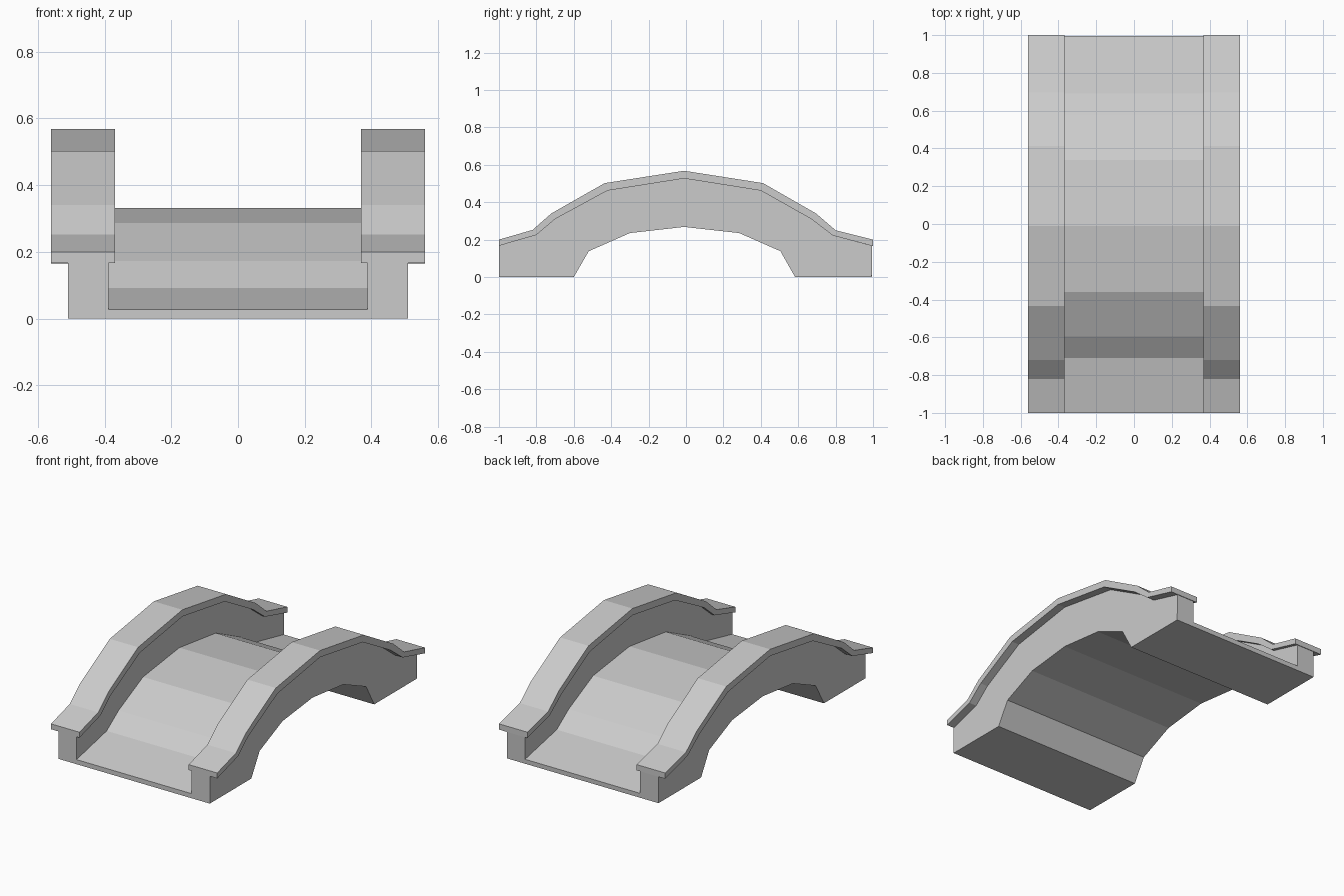
import bpy, bmesh

if "Cube" in bpy.data.objects:
    bpy.data.objects.remove(bpy.data.objects["Cube"])

# Long profiles of the bridge as (y, z), front to back
UNDERSIDE = [(-1, 0), (-.6, 0), (-.52, .138), (-.3, .235), (-.01, .268),
             (.285, .235), (.505, .138), (.583, 0), (.993, 0)]
DECK = [(-1, .028), (-.71, .092), (-.595, .173), (-.36, .287), (-.01, .332),
        (.34, .287), (.575, .173), (.69, .092), (.995, .028)]
CAP_LOW = [(-1, .167), (-.8, .225), (-.7, .31), (-.42, .462), (-.01, .527),
           (.4, .462), (.67, .31), (.785, .222), (1, .165)]
CAP_TOP = [(-1, .2), (-.82, .252), (-.72, .34), (-.435, .502), (-.01, .568),
           (.412, .502), (.695, .34), (.8, .25), (1, .2)]
WALL_TOP = CAP_LOW[:-1] + [(.995, .166)]


def loft(name, rails):
    """Skin a closed ring of rails, each given as (x, profile), and cap both ends."""
    bm = bmesh.new()
    rows = [[bm.verts.new((x, y, z)) for y, z in prof] for x, prof in rails]
    for a, b in zip(rows, rows[1:] + rows[:1]):
        for i in range(len(a) - 1):
            bm.faces.new((a[i], a[i + 1], b[i + 1], b[i]))
    bm.faces.new([r[0] for r in rows])
    bm.faces.new([r[-1] for r in rows][::-1])
    bmesh.ops.recalc_face_normals(bm, faces=bm.faces)
    mesh = bpy.data.meshes.new(name)
    bm.to_mesh(mesh)
    bm.free()
    obj = bpy.data.objects.new(name, mesh)
    bpy.context.collection.objects.link(obj)
    return obj


# Arched body: U-shaped section with deck between two side walls
half = [(.51, UNDERSIDE), (.51, WALL_TOP), (.388, WALL_TOP), (.388, DECK)]
loft("bridge_body", half + [(-x, p) for x, p in reversed(half)])

# Overhanging parapet caps, mirrored left and right
cap = loft("parapet_caps", [(.56, CAP_LOW), (.56, CAP_TOP), (.368, CAP_TOP), (.368, CAP_LOW)])
mirror = cap.modifiers.new("mirror", 'MIRROR')
mirror.use_axis[0] = True
